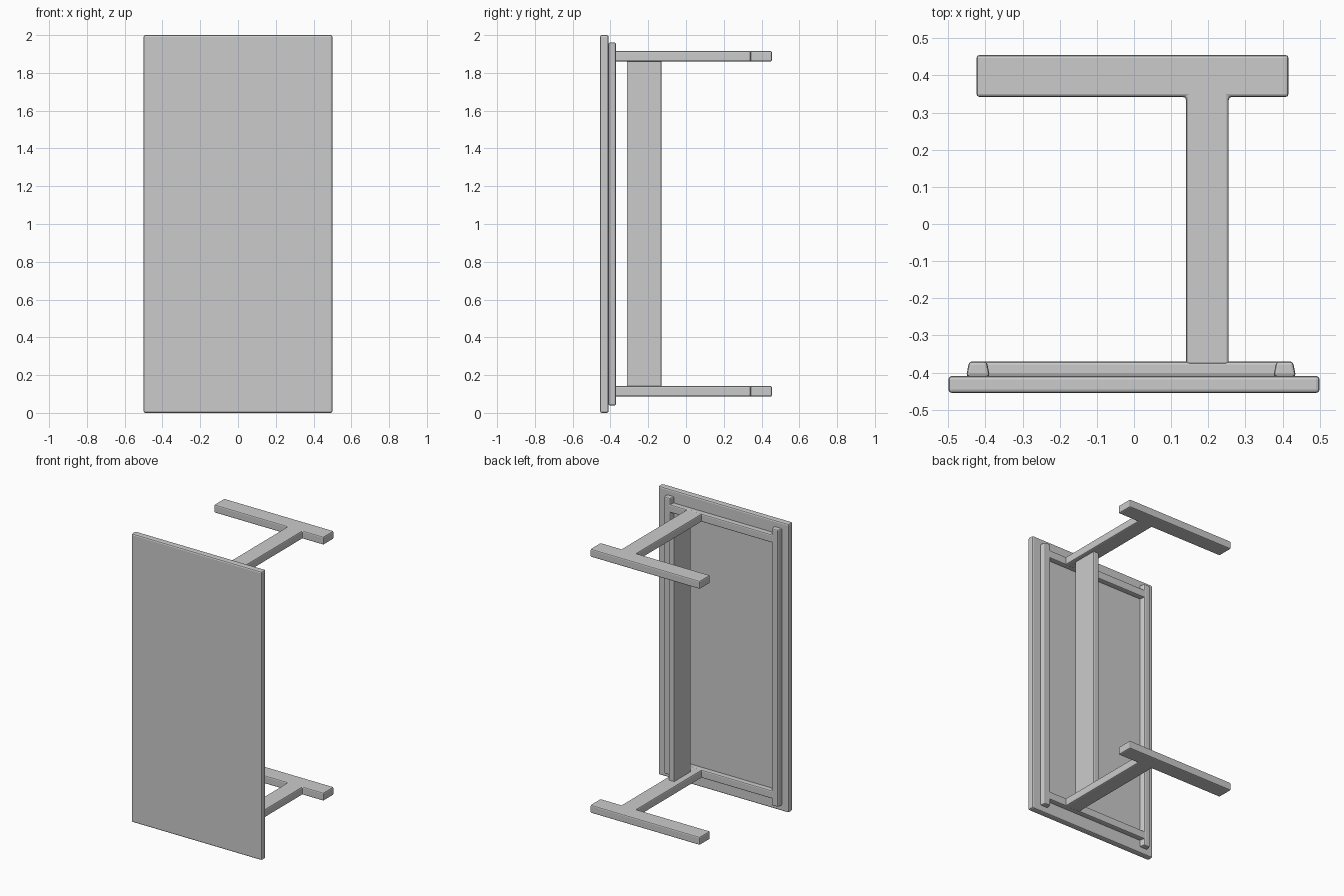
import bpy, bmesh

if "Cube" in bpy.data.objects:
    bpy.data.objects.remove(bpy.data.objects["Cube"])


def finish(obj, width, segments=2):
    bev = obj.modifiers.new("edge_rounding", 'BEVEL')
    bev.width = width
    bev.segments = segments
    bev.limit_method = 'ANGLE'
    return obj


def prism(name, outline, z0, z1, width):
    """Extrude an xy outline from z0 to z1 and soften its edges."""
    bm = bmesh.new()
    face = bm.faces.new([bm.verts.new((x, y, z0)) for x, y in outline])
    ext = bmesh.ops.extrude_face_region(bm, geom=[face])
    verts = [v for v in ext["geom"] if isinstance(v, bmesh.types.BMVert)]
    bmesh.ops.translate(bm, verts=verts, vec=(0, 0, z1 - z0))
    bmesh.ops.recalc_face_normals(bm, faces=bm.faces)
    mesh = bpy.data.meshes.new(name)
    bm.to_mesh(mesh)
    bm.free()
    obj = bpy.data.objects.new(name, mesh)
    bpy.context.collection.objects.link(obj)
    return finish(obj, width)


def box(name, x0, x1, y0, y1, z0, z1, width):
    return prism(name, [(x0, y0), (x1, y0), (x1, y1), (x0, y1)], z0, z1, width)


# Large flat desk top, standing on its short edge
box("desk_top", -0.5, 0.5, -0.455, -0.409, 0.0, 2.0, 0.01)

# Long rails under the desk top, tapered away from it
for name, x0, x1 in (("left_rail", -0.452, -0.388), ("right_rail", 0.375, 0.436)):
    prism(name, [(x0, -0.411), (x1, -0.411), (x1 - 0.008, -0.37), (x0 + 0.008, -0.37)],
          0.04, 1.96, 0.008)

# T-shaped legs (column plus foot) and the cross rails they hang from
leg = [(0.14, -0.38), (0.255, -0.38), (0.255, 0.342), (0.416, 0.342),
       (0.416, 0.455), (-0.424, 0.455), (-0.424, 0.342), (0.14, 0.342)]
for name, z0, z1 in (("lower", 0.086, 0.142), ("upper", 1.86, 1.916)):
    prism(name + "_leg", leg, z0, z1, 0.008)
    box(name + "_cross_rail", -0.41, 0.4, -0.411, -0.37, z0, z1, 0.008)

# Stretcher panel joining the two columns
box("stretcher_panel", 0.182, 0.226, -0.313, -0.13, 0.13, 1.87, 0.006)
